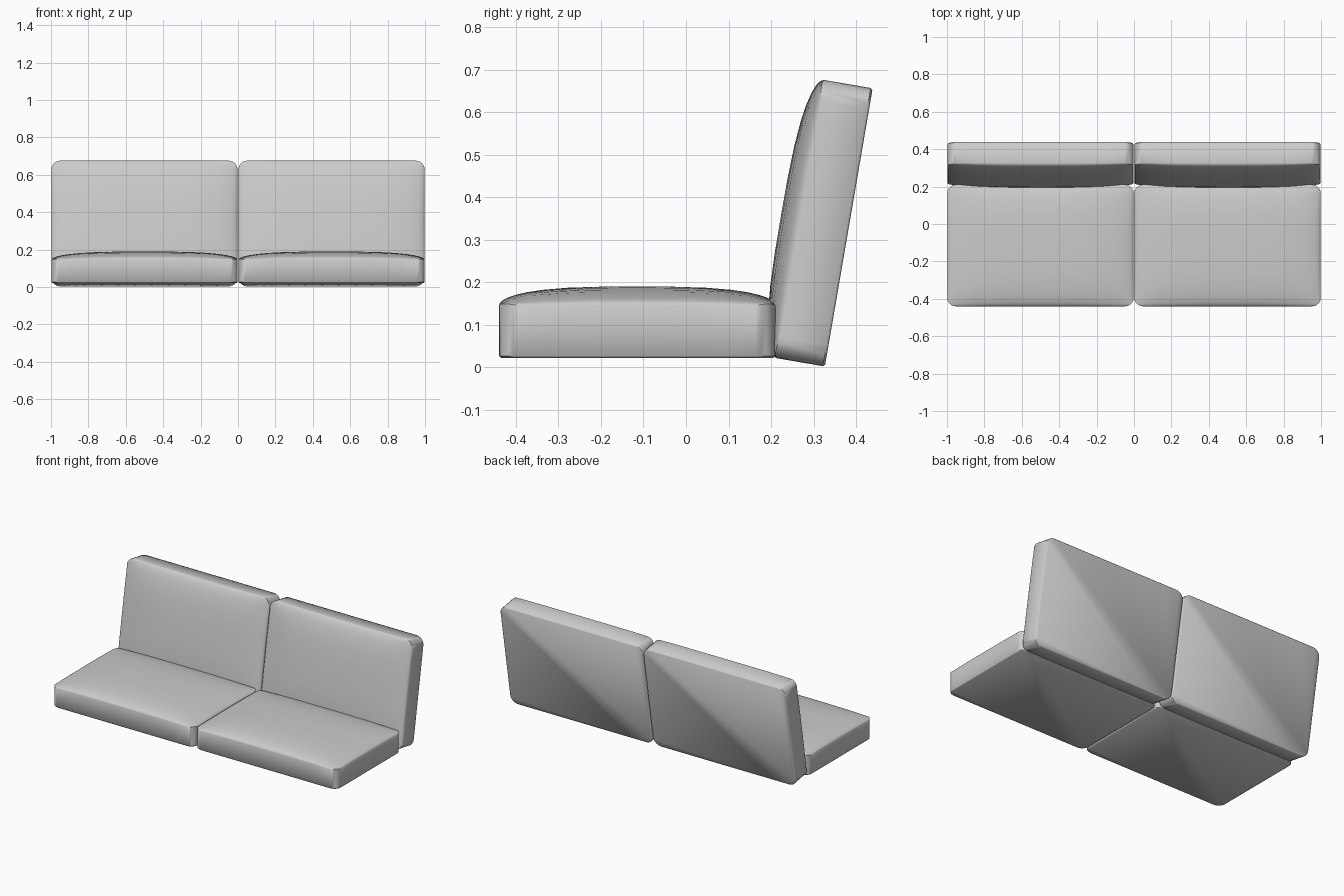
import bpy, bmesh, math

if "Cube" in bpy.data.objects:
    bpy.data.objects.remove(bpy.data.objects["Cube"])


def outline(w, d, r, corner=6, straight=10):
    """Rounded rectangle with evenly divided straight sides."""
    corners = [(w / 2 - r, d / 2 - r, 0), (-w / 2 + r, d / 2 - r, 90),
               (-w / 2 + r, -d / 2 + r, 180), (w / 2 - r, -d / 2 + r, 270)]
    arcs = []
    for cx, cy, a0 in corners:
        angles = [math.radians(a0 + 90 * i / corner) for i in range(corner + 1)]
        arcs.append([(cx + r * math.cos(a), cy + r * math.sin(a)) for a in angles])
    pts = []
    for i, arc in enumerate(arcs):
        pts += arc
        (x0, y0), (x1, y1) = arc[-1], arcs[(i + 1) % 4][0]
        for k in range(1, straight):
            t = k / straight
            pts.append((x0 + (x1 - x0) * t, y0 + (y1 - y0) * t))
    return pts


def cushion(name, w, d, edge, crown, r, loc, tilt):
    """Flat-bottomed cushion with rounded corners and a domed top."""
    def top(x, y):
        u, v = abs(2 * x / w), abs(2 * y / d)
        return edge + crown * math.sqrt(max(0, (1 - u ** 3) * (1 - v ** 3)))

    pts = outline(w, d, r)
    bm = bmesh.new()
    lip = 0.005
    kx, ky = 1 - 2 * lip / w, 1 - 2 * lip / d
    rings = [[bm.verts.new((x * kx, y * ky, 0)) for x, y in pts],
             [bm.verts.new((x, y, lip)) for x, y in pts]]
    for s in (1, 0.993, 0.98, 0.96, 0.93, 0.88, 0.8, 0.68, 0.5, 0.25):
        rings.append([bm.verts.new((x * s, y * s, top(x * s, y * s))) for x, y in pts])
    n = len(pts)
    for a, b in zip(rings, rings[1:]):
        for i in range(n):
            j = (i + 1) % n
            bm.faces.new((a[i], a[j], b[j], b[i]))
    bm.faces.new(rings[0][::-1])
    peak = bm.verts.new((0, 0, top(0, 0)))
    for i in range(n):
        bm.faces.new((rings[-1][i], rings[-1][(i + 1) % n], peak))
    bmesh.ops.recalc_face_normals(bm, faces=bm.faces)
    mesh = bpy.data.meshes.new(name)
    bm.to_mesh(mesh)
    bm.free()
    ob = bpy.data.objects.new(name, mesh)
    bpy.context.collection.objects.link(ob)
    ob.location = loc
    ob.rotation_euler.x = math.radians(tilt)
    bpy.ops.object.select_all(action='DESELECT')
    ob.select_set(True)
    bpy.context.view_layer.objects.active = ob
    bpy.ops.object.shade_smooth_by_angle(angle=math.radians(50))


# Two seat cushions and two leaning back cushions
for side, x in (("left", -0.5), ("right", 0.5)):
    cushion(f"seat_cushion_{side}", 0.996, 0.65, 0.123, 0.045, 0.045,
            (x, -0.115, 0.022), 0)
    cushion(f"back_cushion_{side}", 0.996, 0.664, 0.115, 0.047, 0.05,
            (x, 0.383, 0.329), 80.25)
